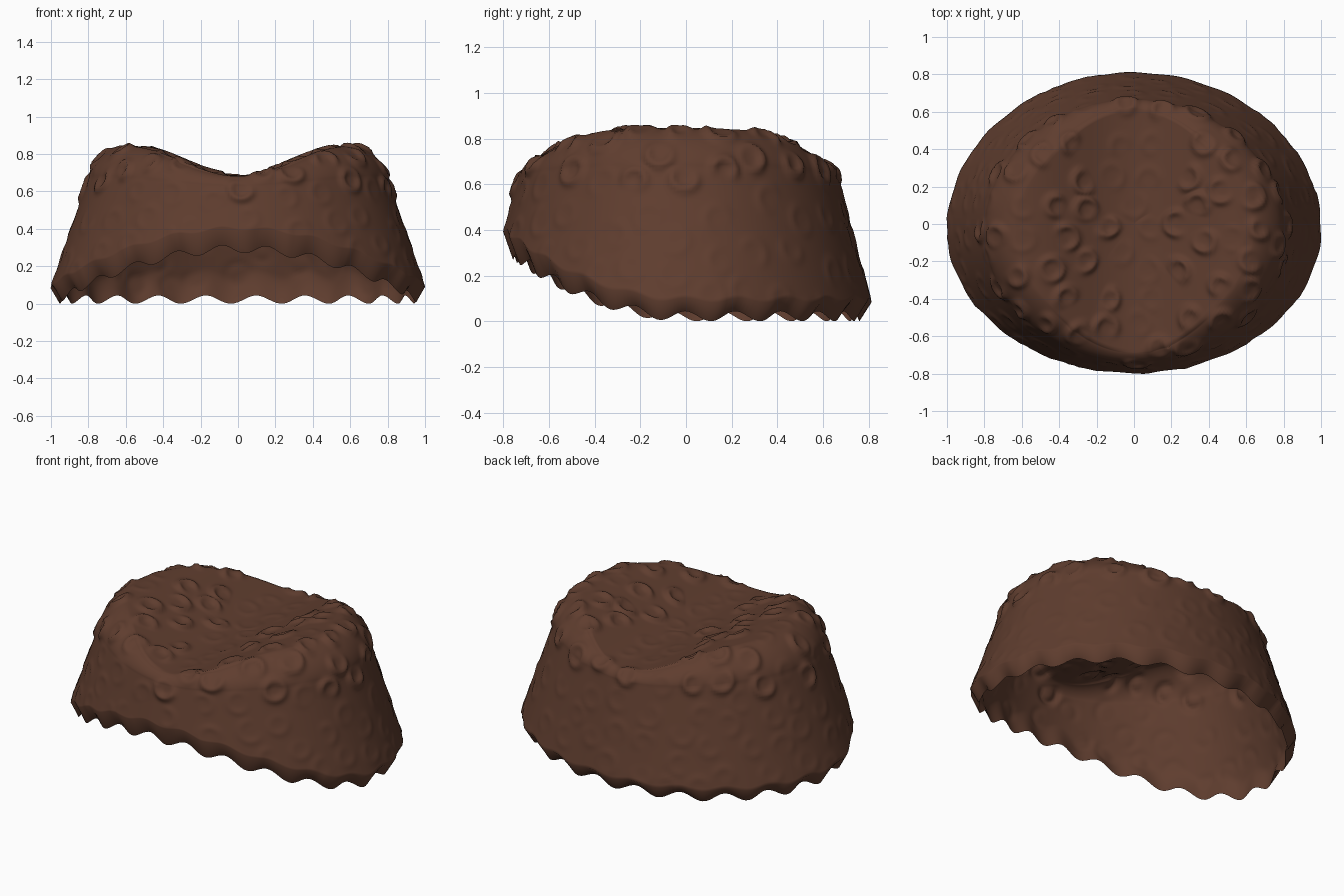
import bpy, bmesh, math, random
from mathutils import Vector, kdtree

random.seed(4)
if "Cube" in bpy.data.objects:
    bpy.data.objects.remove(bpy.data.objects["Cube"])

SEG = 320          # points around
WALL, SHOULDER, DISC = 36, 14, 36
GAP = 0.014        # thickness of the shell
HEM = 0.06         # extra thickness at the rolled rim


def top_height(x):
    """Crown height: two humps with a valley running front to back."""
    return 0.77 - 0.08 * math.cos(math.pi * min(abs(x), 0.6) / 0.6)


def wall_point(u, z, inset):
    """Point on the tapering oval wall."""
    k = (z - 0.1) / 0.58
    a, b = 1.0 - 0.2 * k - inset, 0.845 - 0.155 * k - inset
    return Vector((a * math.cos(u), b * math.sin(u) - 0.035, z))


def column(u, inner):
    """Points from the rim, up the wall, over the shoulder to the crown centre."""
    gap = GAP if inner else 0.0
    wave = math.sin(22 * u + 0.7)
    front = max(0.0, -math.sin(u)) ** 1.7
    rim = 0.1 + 0.31 * front + 0.01 * wave
    if inner:
        rim += 0.012 * wave - 0.07 - 0.04 * front
    crown = top_height(0.65 * math.cos(u))
    size = 0.05 + 0.115 * (crown - 0.69) / 0.16
    crown -= gap
    base = crown - size
    pts = []
    for i in range(WALL):
        z = rim + (base - rim) * i / WALL
        # the inner face of the rim rolls back out to meet the wall
        roll = max(0.0, 1 - (z - rim) / 0.14) if inner else 0.0
        pts.append(wall_point(u, z, gap + HEM * roll ** 1.5))
    for i in range(SHOULDER):
        f = math.pi / 2 * i / SHOULDER
        s, c = math.sin(f) ** 1.3, math.cos(f) ** 1.3
        p = wall_point(u, base, gap + size * (1 - c))
        p.z = base + size * s
        pts.append(p)
    edge = wall_point(u, base, gap + size)
    for i in range(DISC):
        f = 1 - i / DISC
        x, y = edge.x * f, edge.y * f
        pts.append(Vector((x, y, top_height(x) - gap)))
    return pts


def bridge(bm, low, high, flip=False):
    for j in range(SEG):
        n = (j + 1) % SEG
        quad = [low[j], low[n], high[n], high[j]]
        bm.faces.new(quad[::-1] if flip else quad)


def add_side(bm, inner):
    cols = [column(2 * math.pi * j / SEG, inner) for j in range(SEG)]
    rows = [[bm.verts.new(c[i]) for c in cols] for i in range(len(cols[0]))]
    for low, high in zip(rows, rows[1:]):
        bridge(bm, low, high, inner)
    centre = bm.verts.new((0, 0, top_height(0) - (GAP if inner else 0)))
    for j in range(SEG):
        tri = [rows[-1][j], rows[-1][(j + 1) % SEG], centre]
        bm.faces.new(tri[::-1] if inner else tri)
    return rows[0]


def emboss_curls(bm):
    """Press scattered open rings through both layers of the shell."""
    bm.normal_update()
    verts = list(bm.verts)
    half = len(verts) // 2
    outward = [v.normal * (1 if i < half else -1) for i, v in enumerate(verts)]
    tree = kdtree.KDTree(len(verts))
    for i, v in enumerate(verts):
        tree.insert(v.co, i)
    tree.balance()
    raised = [0.0] * len(verts)
    centres = []
    for _ in range(5000):
        k = random.randrange(half)
        c, normal = verts[k].co.copy(), outward[k]
        # keep the curls apart
        if any((c - q).length < 0.15 for q in centres):
            continue
        centres.append(c)
        shoulder = 0.25 < normal.z < 0.97 and c.z > 0.62
        amp = 0.02 if shoulder else 0.005
        radius = random.uniform(0.048, 0.062)
        opening = Vector([random.uniform(-1, 1) for _ in range(3)]).normalized()
        for co, i, d in tree.find_range(c, radius + 0.06):
            facing = max(0.0, outward[i].dot(normal))
            arc = min(1.0, max(0.0, 0.8 + (co - c).dot(opening) / radius))
            h = amp * arc * facing * math.exp(-((d - radius) / 0.02) ** 2)
            raised[i] = max(raised[i], h)
    for v, n, h in zip(verts, outward, raised):
        v.co += n * h


# Hair shell: outer surface, inner surface and the scalloped hem between them
bm = bmesh.new()
outer_rim = add_side(bm, False)
inner_rim = add_side(bm, True)
bridge(bm, inner_rim, outer_rim)
emboss_curls(bm)

# Rest on the ground
floor = min(v.co.z for v in bm.verts)
bmesh.ops.translate(bm, verts=bm.verts, vec=(0, 0, -floor))

mesh = bpy.data.meshes.new("curly_hair")
bm.to_mesh(mesh)
bm.free()
hair = bpy.data.objects.new("curly_hair", mesh)
bpy.context.collection.objects.link(hair)

# Dark brown hair colour
brown = bpy.data.materials.new("dark_brown")
brown.use_nodes = True
colour = (0.115, 0.047, 0.028, 1)
brown.diffuse_color = colour
brown.node_tree.nodes["Principled BSDF"].inputs["Base Color"].default_value = colour
mesh.materials.append(brown)

bpy.context.view_layer.objects.active = hair
hair.select_set(True)
bpy.ops.object.shade_smooth_by_angle(angle=math.radians(100))
